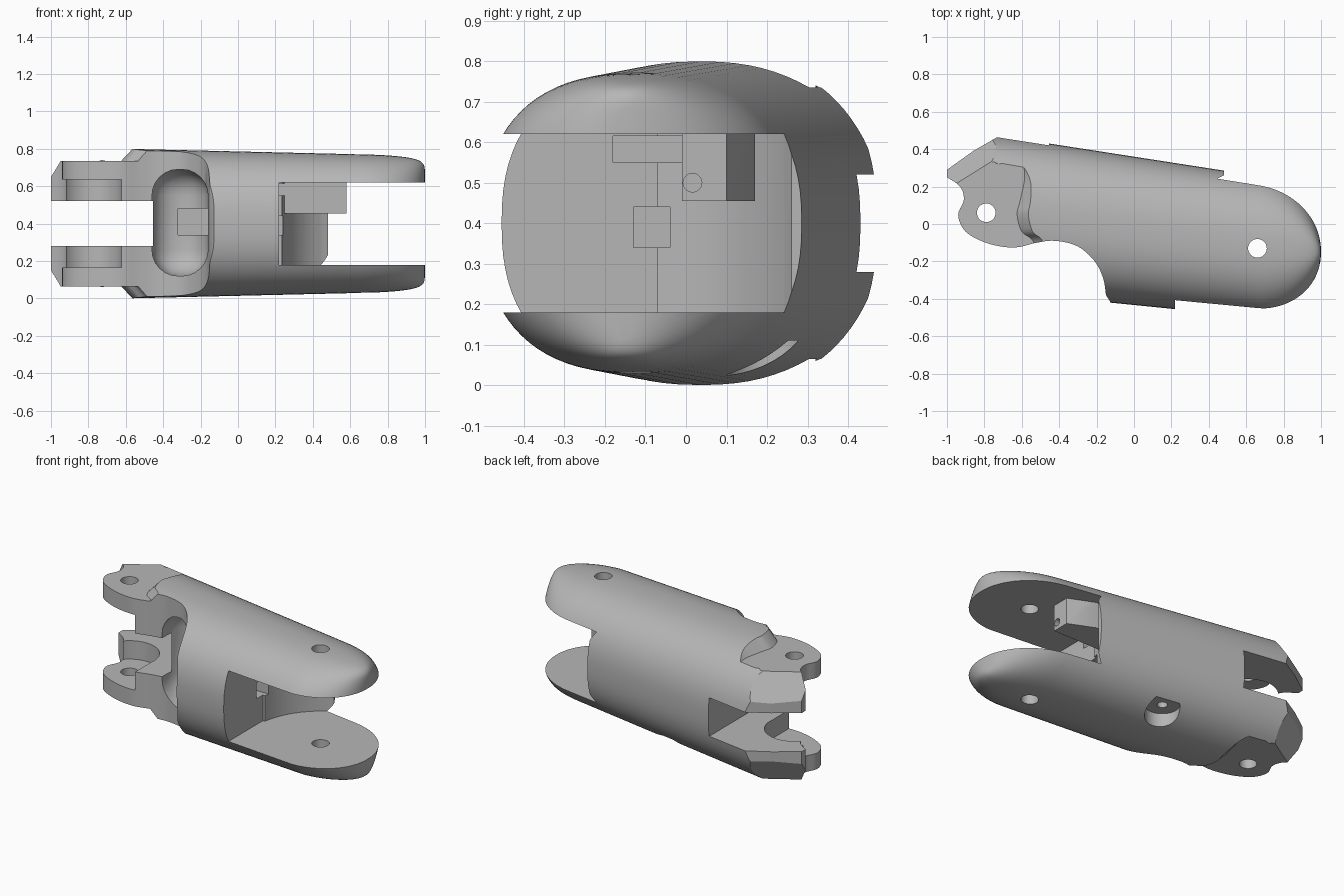
import bpy, bmesh, math
from mathutils import Vector, Matrix

if "Cube" in bpy.data.objects:
    bpy.data.objects.remove(bpy.data.objects["Cube"])

grey = bpy.data.materials.new("plain grey")
grey.use_nodes = True
grey.diffuse_color = (0.47, 0.47, 0.47, 1)
grey.node_tree.nodes["Principled BSDF"].inputs["Base Color"].default_value = grey.diffuse_color


def make(name, bm):
    bmesh.ops.recalc_face_normals(bm, faces=bm.faces)
    mesh = bpy.data.meshes.new(name)
    bm.to_mesh(mesh)
    bm.free()
    mesh.materials.append(grey)
    ob = bpy.data.objects.new(name, mesh)
    bpy.context.collection.objects.link(ob)
    return ob


def prism(name, points, z0, z1, lean=0):
    bm = bmesh.new()
    face = bm.faces.new([bm.verts.new((x, y, z0)) for x, y in points])
    top = bmesh.ops.extrude_face_region(bm, geom=[face])["geom"]
    bmesh.ops.translate(bm, vec=(lean, 0, z1 - z0), verts=[v for v in top if isinstance(v, bmesh.types.BMVert)])
    return make(name, bm)


def box(name, x, y, z, bevel=0):
    bm = bmesh.new()
    size = Vector((x[1] - x[0], y[1] - y[0], z[1] - z[0]))
    mid = Vector((x[0] + x[1], y[0] + y[1], z[0] + z[1])) / 2
    bmesh.ops.create_cube(bm, size=1, matrix=Matrix.Translation(mid) @ Matrix.Diagonal(size).to_4x4())
    if bevel:
        bmesh.ops.bevel(bm, geom=bm.edges[:], offset=bevel, segments=6, profile=0.5, affect='EDGES')
    return make(name, bm)


def cylinder(name, x, y, r, z0, z1, n=48):
    ring = [(x + r * math.cos(2 * math.pi * i / n), y + r * math.sin(2 * math.pi * i / n)) for i in range(n)]
    return prism(name, ring, z0, z1)


def combine(target, tool, operation='DIFFERENCE'):
    mod = target.modifiers.new(tool.name, 'BOOLEAN')
    mod.operation, mod.object, mod.solver = operation, tool, 'EXACT'
    bpy.context.view_layer.objects.active = target
    bpy.ops.object.modifier_apply(modifier=mod.name)
    bpy.data.objects.remove(tool)


def smooth_curve(points, steps=5):
    # Catmull-Rom through the points
    p = [Vector(q) for q in points]
    p = [p[0]] + p + [p[-1]]
    out = []
    for a, b, c, d in zip(p, p[1:], p[2:], p[3:]):
        for i in range(steps):
            t = i / steps
            out.append((b * 2 + (c - a) * t + (a * 2 - b * 5 + c * 4 - d) * t**2
                        + (b * 3 - a - c * 3 + d) * t**3) / 2)
    return [tuple(q) for q in out + [p[-1]]]


# Tapered barrel with a rounded tip at +x
HINGE = (0.66, -0.13)
KNUCKLE = (-0.79, 0.06)
TIP = 0.34
SIDES = 80
stations = [-1.05 + 0.1 * i for i in range(17)]
stations += [HINGE[0] + TIP * math.sin(math.pi / 2 * i / 20) for i in range(20)]
bm = bmesh.new()
rings = []
for x in stations:
    front, back = max(-0.433 - 0.1 * x, -0.503), 0.36 - 0.155 * x
    f = (1 - (max(0, x - HINGE[0]) / TIP) ** 2.2) ** (1 / 2.2)
    width = (back - front) / 2 * f
    height = (0.4 - 0.0235 * (x + 0.6)) * f ** 0.1
    ring = []
    for i in range(SIDES):
        a = 2 * math.pi * i / SIDES
        c, s = math.cos(a), math.sin(a)
        ring.append(bm.verts.new((x, (front + back) / 2 + width * math.copysign(abs(c) ** (2 / 2.4), c),
                                  0.4 + height * math.copysign(abs(s) ** (2 / 2.4), s))))
    rings.append(ring)
for a, b in zip(rings, rings[1:]):
    for i in range(SIDES):
        j = (i + 1) % SIDES
        bm.faces.new((a[i], a[j], b[j], b[i]))
bm.faces.new(rings[0])
bm.faces.new(rings[-1])
body = make("finger_link_body", bm)

# Plan outline with knuckle lugs and the concave relief at the front
lug = smooth_curve([(-1, 0.25), (-0.93, 0.2), (-0.91, 0.13), (-0.94, 0.05), (-0.91, -0.03), (-0.84, -0.08),
                    (-0.74, -0.115), (-0.63, -0.125), (-0.52, -0.1), (-0.42, -0.09), (-0.3, -0.12),
                    (-0.21, -0.2), (-0.165, -0.29), (-0.15, -0.38)])
outline = lug + [(-0.13, -0.41), (-0.1, -0.6), (1.2, -0.6), (1.2, 0.6),
                 (-0.73, 0.6), (-0.73, 0.465), (-0.86, 0.39), (-1, 0.29)]
combine(body, prism("outline", outline, -0.2, 1), 'INTERSECT')

# Flat lug faces with leaning shoulders, and sloped knuckle edges
shoulder = smooth_curve([(-0.73, 0.32), (-0.61, 0.33), (-0.585, 0.25), (-0.61, 0.12), (-0.625, 0.05),
                         (-0.6, -0.04), (-0.54, -0.09), (-0.5, -0.2)])
recess = [(-1.6, 0.6), (-0.98, 0.5)] + shoulder + [(-1.6, -0.2)]
along, out = Vector((0.85, 0.53, 0)).normalized(), Vector((-0.53, 0.85, 0)).normalized()
for side in (1, -1):
    combine(body, prism("lug_recess", recess, 0.4 + side * 0.335, 0.4 + side * 0.6, 0.25))
    normal = (out * 0.84 + Vector((0, 0, side * 0.54))).normalized()
    frame = Matrix((along, normal.cross(along), normal)).transposed().to_4x4()
    slope = box("slope_cut", (-0.4, 0.14), (-0.4, 0.4), (0, 0.4))
    slope.data.transform(Matrix.Translation((-0.86, 0.39, 0.4 + side * 0.18)) @ frame)
    combine(body, slope)

# Knuckle clearance, centre slot and front pocket
combine(body, cylinder("knuckle_clearance", *KNUCKLE, 0.17, 0.165, 0.635))
combine(body, box("lug_gap", (-1.2, -0.622), (-0.4, KNUCKLE[1]), (0.165, 0.635)))
combine(body, box("knuckle_slot", (-1.2, -0.455), (-0.7, 0.7), (0.28, 0.52)))
combine(body, box("front_pocket", (-0.46, -0.16), (-0.7, 0.1), (0.12, 0.69), 0.14))
combine(body, box("pocket_step", (-0.32, -0.1), (-0.2, 0.16), (0.34, 0.48)))

# Fork gap at the +x end
combine(body, cylinder("fork_clearance", *HINGE, 0.43, 0.18, 0.62, 72))
combine(body, box("fork_gap", (0.22, 1.3), (-0.8, HINGE[1] + 0.06), (0.18, 0.62)))
combine(body, box("fork_rear_gap", (0.48, 1.3), (-0.2, 0.8), (0.18, 0.62)))

# Recesses in the fork wall
combine(body, box("upper_recess", (0.12, 0.5), (-0.18, -0.01), (0.55, 0.615)))
combine(body, box("square_recess", (0.05, 0.4), (-0.13, -0.04), (0.34, 0.44)))

# Tendon block under the upper fork plate, with a bore along its length
block = [(0.15, -0.01), (0.58, -0.01), (0.58, 0.1), (0.42, 0.17), (0.15, 0.17)]
combine(body, prism("tendon_block", block, 0.455, 0.64), 'UNION')
bore = cylinder("tendon_bore", 0, 0, 0.023, 0.15, 0.7, 24)
bore.data.transform(Matrix.Translation((0, 0.016, 0.5)) @ Matrix.Rotation(math.pi / 2, 4, 'Y'))
combine(body, bore)

# Pin holes and screw recess under the back edge
for x, y in (HINGE, KNUCKLE):
    combine(body, cylinder("pin_hole", x, y, 0.05, -0.2, 1, 32))
combine(body, cylinder("screw_recess", -0.04, 0.2, 0.1, -0.2, 0.11))
combine(body, cylinder("screw_hole", -0.04, 0.2, 0.03, 0, 0.3, 24))

bpy.ops.object.select_all(action='DESELECT')
body.select_set(True)
bpy.context.view_layer.objects.active = body
bpy.ops.object.shade_smooth_by_angle(angle=math.radians(30))
